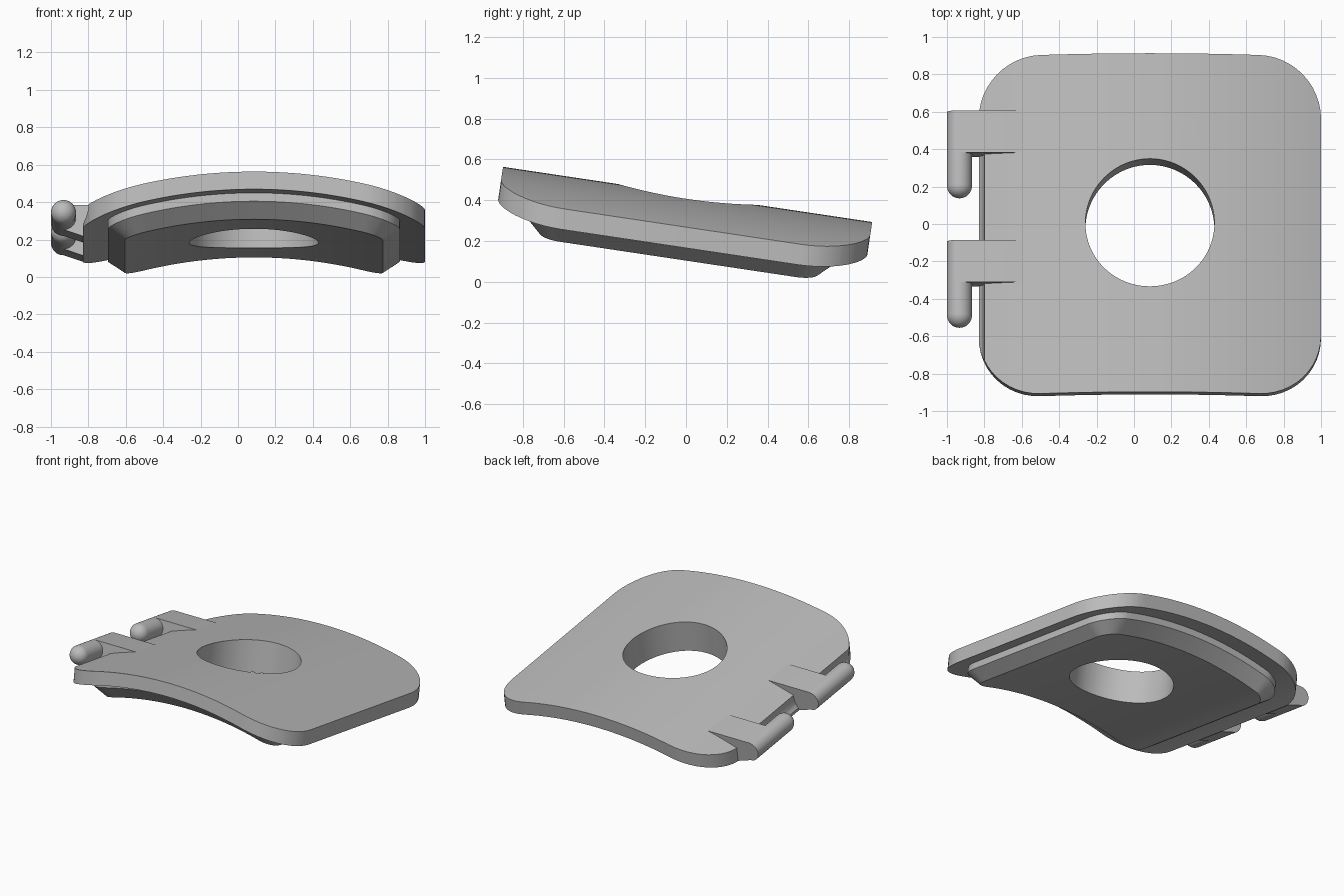
import bpy, bmesh, math
from mathutils import Matrix, Vector

if "Cube" in bpy.data.objects:
    bpy.data.objects.remove(bpy.data.objects["Cube"])

TILT = math.radians(-8.5)
PLACE = Matrix.Translation((0.085, 0.008, 0.428)) @ Matrix.Rotation(TILT, 4, 'X')
BEND = 2.7                      # radius of the curved top
PIN_X, PIN_Z, PIN_R = -1.018, -0.156, 0.067
LIE_ON_Y = Matrix.Rotation(math.pi / 2, 4, 'X')

grey = bpy.data.materials.new("plain grey")
grey.use_nodes = True
grey.diffuse_color = (0.5, 0.5, 0.5, 1)
grey.node_tree.nodes["Principled BSDF"].inputs["Base Color"].default_value = (0.5, 0.5, 0.5, 1)


def make_object(name, bm):
    bmesh.ops.recalc_face_normals(bm, faces=bm.faces[:])
    bm.transform(PLACE)
    mesh = bpy.data.meshes.new(name)
    bm.to_mesh(mesh)
    bm.free()
    mesh.materials.append(grey)
    obj = bpy.data.objects.new(name, mesh)
    bpy.context.collection.objects.link(obj)
    return obj


def activate(obj):
    bpy.ops.object.select_all(action='DESELECT')
    obj.select_set(True)
    bpy.context.view_layer.objects.active = obj


def smooth(obj):
    activate(obj)
    bpy.ops.object.shade_smooth_by_angle(angle=math.radians(30))


def rounded_square(half, radius, depth, steps=12):
    c = half - radius
    points = []
    for quarter, (sx, sy) in enumerate(((1, 1), (-1, 1), (-1, -1), (1, -1))):
        for i in range(steps + 1):
            a = (quarter + i / steps) * math.pi / 2
            points.append((sx * c + radius * math.cos(a), sy * c + radius * math.sin(a), -depth))
    return points


def cylinder(radius, length, centre, turn=Matrix(), segments=64):
    bm = bmesh.new()
    bmesh.ops.create_cone(bm, cap_ends=True, segments=segments, radius1=radius, radius2=radius,
                          depth=length, matrix=Matrix.Translation(centre) @ turn)
    return bm


# Curved plate with stepped, chamfered plug below
bm = bmesh.new()
sections = ((0.915, 0.33, 0), (0.915, 0.33, 0.095), (0.78, 0.195, 0.095),
            (0.78, 0.195, 0.14), (0.69, 0.105, 0.224))
rings = [[bm.verts.new(p) for p in rounded_square(*s)] for s in sections]
for upper, lower in zip(rings, rings[1:]):
    for i in range(len(upper)):
        j = (i + 1) % len(upper)
        bm.faces.new((upper[i], upper[j], lower[j], lower[i]))
bm.faces.new(rings[0])
bm.faces.new(rings[-1][::-1])
for i in range(-22, 23):
    bmesh.ops.bisect_plane(bm, geom=bm.verts[:] + bm.edges[:] + bm.faces[:],
                           plane_co=(i * 0.04, 0, 0), plane_no=(1, 0, 0))
for v in bm.verts:
    v.co.z = math.sqrt((BEND + v.co.z) ** 2 - v.co.x ** 2) - BEND
body = make_object("curved_plate", bm)

# Round opening and hinge clearance groove
cutters = [
    make_object("hole_cutter", cylinder(0.345, 2, (0, 0, 0), segments=96)),
    make_object("groove_cutter", cylinder(0.133, 1.4, (PIN_X, -0.1, PIN_Z), LIE_ON_Y)),
]
for cutter in cutters:
    cutter.hide_render = True
    mod = body.modifiers.new("cut", 'BOOLEAN')
    mod.operation = 'DIFFERENCE'
    mod.solver = 'EXACT'
    mod.object = cutter
    activate(body)
    bpy.ops.object.modifier_apply(modifier=mod.name)
    bpy.data.objects.remove(cutter)
smooth(body)


# Hinge arms, each with a round-ended pin
def hinge(name, back):
    front, tip = back - 0.228, back - 0.398
    bm = bmesh.new()
    profile = [(PIN_X + PIN_R * math.cos(a), PIN_Z + PIN_R * math.sin(a))
               for a in (math.pi * (0.5 + i / 16) for i in range(17))]
    profile += [(-0.915, -0.258), (-0.86, -0.2), (-0.66, -0.12), (-0.66, PIN_Z + PIN_R)]
    face = bm.faces.new([bm.verts.new((x, back, z)) for x, z in profile])
    out = bmesh.ops.extrude_face_region(bm, geom=[face])
    moved = [g for g in out["geom"] if isinstance(g, bmesh.types.BMVert)]
    bmesh.ops.translate(bm, verts=moved, vec=(0, front - back, 0))
    smooth(make_object(name + "_arm", bm))

    # Pin: lathe a quarter-circle tip and straight shaft about its axis
    bm = bmesh.new()
    outline = [(PIN_R * math.sin(a), tip - PIN_R * math.cos(a))
               for a in (math.pi / 2 * i / 10 for i in range(11))]
    outline.append((PIN_R, front + 0.02))
    verts = [bm.verts.new((PIN_X + r, y, PIN_Z)) for r, y in outline]
    edges = [bm.edges.new(pair) for pair in zip(verts, verts[1:])]
    bmesh.ops.spin(bm, geom=verts + edges, cent=(PIN_X, 0, PIN_Z), axis=(0, 1, 0),
                   angle=math.tau, steps=32)
    bmesh.ops.remove_doubles(bm, verts=bm.verts[:], dist=0.0005)
    bmesh.ops.holes_fill(bm, edges=[e for e in bm.edges if e.is_boundary])
    smooth(make_object(name + "_pin", bm))


hinge("back_hinge", 0.62)
hinge("front_hinge", -0.08)
